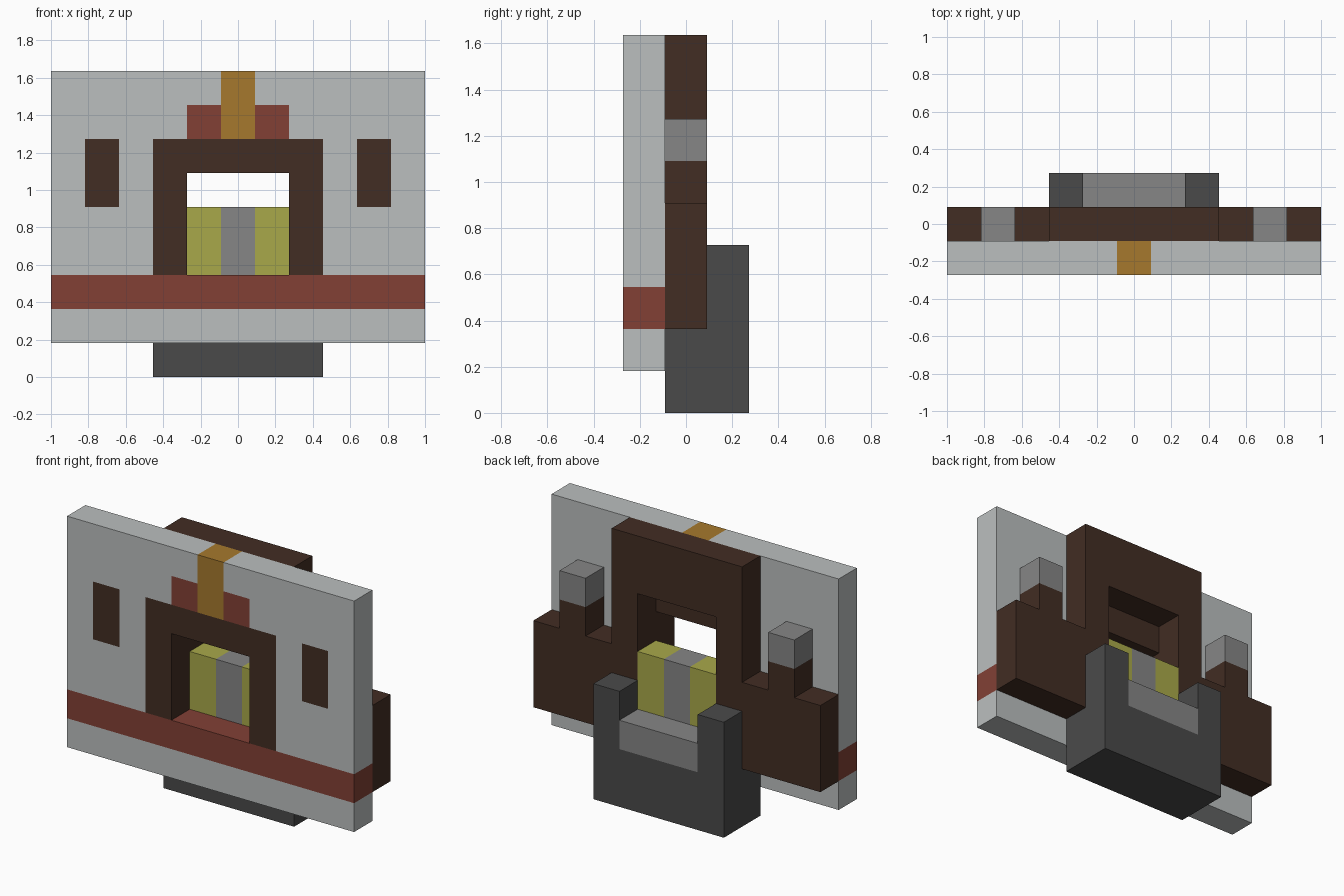
import bpy
import bmesh

if "Cube" in bpy.data.objects:
    bpy.data.objects.remove(bpy.data.objects["Cube"], do_unlink=True)

UNIT = 2 / 11  # one block of the grid; all outlines are in blocks


def material(name, *rgb):
    lin = [((c / 255 + 0.055) / 1.055) ** 2.4 for c in rgb] + [1]
    mat = bpy.data.materials.new(name)
    mat.diffuse_color = lin
    mat.use_nodes = True
    bsdf = next(n for n in mat.node_tree.nodes if n.type == 'BSDF_PRINCIPLED')
    bsdf.inputs["Base Color"].default_value = lin
    return mat


light_grey = material("light grey", 187, 191, 191)
mid_grey = material("mid grey", 134, 134, 134)
dark_grey = material("dark grey", 74, 74, 74)
brown = material("dark brown", 66, 45, 35)
red = material("brick red", 130, 64, 53)
gold = material("gold", 166, 121, 45)
yellow = material("olive yellow", 169, 169, 74)

FRONT, MIDDLE, BACK = (-1.5, -0.5), (-0.5, 0.5), (0.5, 1.5)


def rect(x0, x1, z0, z1):
    return [(x0, z0), (x1, z0), (x1, z1), (x0, z1)]


def build(name, mat, pieces, mirror=False):
    """Extrude (outline, depth) pieces along y, optionally mirrored in x."""
    bm = bmesh.new()
    for outline, (y0, y1) in pieces:
        for side in ((1, -1) if mirror else (1,)):
            face = bm.faces.new([bm.verts.new((side * x * UNIT, y0 * UNIT, z * UNIT))
                                 for x, z in outline])
            ext = bmesh.ops.extrude_face_region(bm, geom=[face], use_keep_orig=True)
            moved = [g for g in ext["geom"] if isinstance(g, bmesh.types.BMVert)]
            bmesh.ops.translate(bm, verts=moved, vec=(0, (y1 - y0) * UNIT, 0))
    # open and weld mirrored halves on the centre line
    seam = [f for f in bm.faces if all(abs(v.co.x) < 1e-5 for v in f.verts)]
    bmesh.ops.delete(bm, geom=seam, context='FACES_ONLY')
    centre = [v for v in bm.verts if abs(v.co.x) < 1e-5]
    bmesh.ops.remove_doubles(bm, verts=centre, dist=1e-4)
    bmesh.ops.recalc_face_normals(bm, faces=bm.faces[:])
    mesh = bpy.data.meshes.new(name)
    bm.to_mesh(mesh)
    bm.free()
    mesh.materials.append(mat)
    obj = bpy.data.objects.new(name, mesh)
    bpy.context.scene.collection.objects.link(obj)
    return obj


# Front wall: plinth, band, and the panels around the windows and doorway
build("wall_plinth", light_grey, [(rect(-5.5, 5.5, 1, 2), FRONT)])
build("wall_band", red, [(rect(-5.5, 5.5, 2, 3), FRONT)])
inner_wall = [(2.5, 3), (3.5, 3), (3.5, 9), (0.5, 9),
              (0.5, 8), (1.5, 8), (1.5, 7), (2.5, 7)]
outer_wall = [(3.5, 3), (5.5, 3), (5.5, 9), (3.5, 9),
              (3.5, 7), (4.5, 7), (4.5, 5), (3.5, 5)]
build("wall_panels", light_grey, [(inner_wall, FRONT), (outer_wall, FRONT)], mirror=True)
build("windows", brown, [(rect(3.5, 4.5, 5, 7), FRONT)], mirror=True)

# Doorway and the ornament above it
door_arch = [(-2.5, 3), (-1.5, 3), (-1.5, 6), (1.5, 6),
             (1.5, 3), (2.5, 3), (2.5, 7), (-2.5, 7)]
build("door_arch", brown, [(door_arch, FRONT)])
build("crest_sides", red, [(rect(0.5, 1.5, 7, 8), FRONT)], mirror=True)
build("crest_centre", gold, [(rect(-0.5, 0.5, 7, 9), FRONT)])

# Middle layer: stepped body with a tall opening, and turret caps
body_half = [(0, 2), (5.5, 2), (5.5, 5), (4.5, 5), (4.5, 6), (3.5, 6), (3.5, 5),
             (2.5, 5), (2.5, 9), (0, 9), (0, 7), (1.5, 7), (1.5, 3), (0, 3)]
build("body", brown, [(body_half, MIDDLE)], mirror=True)
build("turret_caps", mid_grey, [(rect(3.5, 4.5, 6, 7), MIDDLE)], mirror=True)

# Low screen inside the opening
build("screen_sides", yellow, [(rect(0.5, 1.5, 3, 5), MIDDLE)], mirror=True)
build("screen_centre", mid_grey, [(rect(-0.5, 0.5, 3, 5), MIDDLE)])

# Rear base with two posts, and the ledge between them
rear_base = [(-2.5, 0), (2.5, 0), (2.5, 4), (1.5, 4),
             (1.5, 2), (-1.5, 2), (-1.5, 4), (-2.5, 4)]
build("rear_base", dark_grey, [(rear_base, BACK), (rect(-2.5, 2.5, 0, 2), MIDDLE)])
build("rear_ledge", mid_grey, [(rect(-1.5, 1.5, 2, 3), BACK)])
